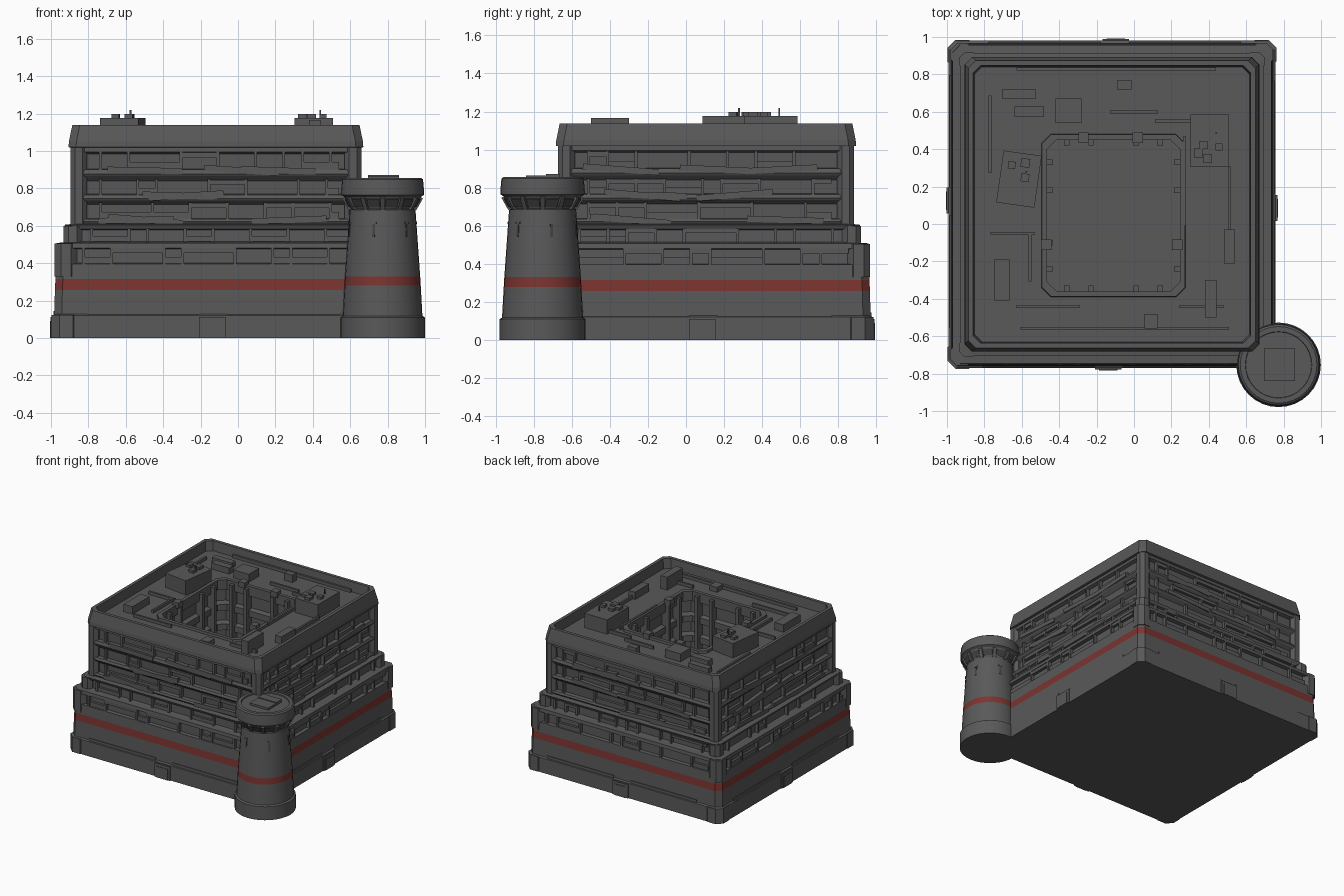
import bpy, bmesh, math, random
from mathutils import Matrix, Vector

if "Cube" in bpy.data.objects:
    bpy.data.objects.remove(bpy.data.objects["Cube"])

random.seed(4)


def material(name, rgb):
    m = bpy.data.materials.new(name)
    m.diffuse_color = (*rgb, 1)
    m.use_nodes = True
    m.node_tree.nodes["Principled BSDF"].inputs["Base Color"].default_value = m.diffuse_color
    return m


GREY = material("concrete grey", (0.1, 0.1, 0.1))
RED = material("stripe red", (0.2, 0.034, 0.03))
DARK = material("slot dark grey", (0.055, 0.055, 0.055))


def finish(bm, name, mats=(GREY,)):
    bmesh.ops.recalc_face_normals(bm, faces=bm.faces)
    me = bpy.data.meshes.new(name)
    bm.to_mesh(me)
    bm.free()
    for m in mats:
        me.materials.append(m)
    ob = bpy.data.objects.new(name, me)
    bpy.context.collection.objects.link(ob)
    return ob


def octagon(x0, x1, y0, y1, c, z):
    return [(x0 + c, y0, z), (x1 - c, y0, z), (x1, y0 + c, z), (x1, y1 - c, z),
            (x1 - c, y1, z), (x0 + c, y1, z), (x0, y1 - c, z), (x0, y0 + c, z)]


def loft(bm, loops):
    rings = [[bm.verts.new(p) for p in lp] for lp in loops]
    for a, b in zip(rings, rings[1:]):
        n = len(a)
        for i in range(n):
            bm.faces.new((a[i], a[(i + 1) % n], b[(i + 1) % n], b[i]))
    bm.faces.new(rings[0][::-1])
    bm.faces.new(rings[-1])


def box(bm, x0, x1, y0, y1, z0, z1, mat=Matrix()):
    c = Vector(((x0 + x1) / 2, (y0 + y1) / 2, (z0 + z1) / 2))
    s = Matrix.Diagonal((x1 - x0, y1 - y0, z1 - z0, 1))
    bmesh.ops.create_cube(bm, size=1, matrix=mat @ Matrix.Translation(c) @ s)


def turn(x, y, angle):
    return Matrix.Translation((x, y, 0)) @ Matrix.Rotation(angle, 4, 'Z')


def stripe(ob, z0, z1):
    for p in ob.data.polygons:
        if z0 < p.center.z < z1 and abs(p.normal.z) < 0.5:
            p.material_index = 1


CX, CY = -0.118, 0.105


def sq(h, z):
    return octagon(CX - h, CX + h, CY - h, CY + h, 0.04, z)


def court(g, z):
    return octagon(-0.465 - g, 0.245 + g, -0.36 - g, 0.45 + g, 0.05, z)


def window_band(hout, hin, z0, z1):
    return [sq(hout, z0 - .004), sq(hin, z0), sq(hin, z1), sq(hout, z1 + .006)]


# Main building: one loft up the outside, over the roof and down the courtyard
storeys = [(.61, .635, .715), (.735, .765, .84), (.865, .90, .985)]
loops = [sq(.875, 0), sq(.875, .12), sq(.864, .128), sq(.861, .257), sq(.858, .315)]
loops += window_band(.855, .828, .40, .475) + [sq(.852, .508)]
loops += window_band(.80, .785, .516, .578) + [sq(.81, .605)]
for z0, z1, z2 in storeys:
    loops += [sq(.768, z0), sq(.776, z0 + .012), sq(.768, z1), sq(.738, z1 + .004), sq(.742, z2)]
loops += [sq(.768, .995), sq(.768, 1.018), sq(.788, 1.02), sq(.786, 1.05), sq(.768, 1.138),
          sq(.742, 1.138), sq(.735, 1.06)]
loops += [court(.03, 1.06), court(.028, 1.08), court(0, 1.08), court(0, 1.0)]
for i in range(4):
    z = .98 - .16 * i
    loops += [court(.035, z), court(.035, z - .09), court(0, z - .1), court(0, z - .15)]
loops.append(court(0, .3))
bm = bmesh.new()
loft(bm, loops)
stripe(finish(bm, "main_building", (GREY, RED)), .258, .314)

# Corner piers of every tier
bm = bmesh.new()
for sx in (-1, 1):
    for sy in (-1, 1):
        for h, w, z0, z1 in ((.778, .045, .5, 1.03), (.815, .05, .5, .6), (.862, .06, .33, .505),
                             (.88, .08, 0, .122)):
            x, y = CX + sx * (h - w), CY + sy * (h - w)
            loft(bm, [octagon(x - w, x + w, y - w, y + w, w * .55, z) for z in (z0, z1)])
finish(bm, "corner_piers")

# Facade details, repeated around the four sides
mull, panels, doors = bmesh.new(), bmesh.new(), bmesh.new()
rows = [(.828, .855, .395, .48), (.785, .81, .515, .582)]
rows += [(.738, .768, z1, z2 + .006) for z0, z1, z2 in storeys]
for k in range(4):
    R = turn(CX, CY, k * math.pi / 2)
    for hin, hout, z0, z1 in rows:
        t = -hin + .12
        while t < hin - .1:
            # mullions and part-height window panels
            box(mull, t - .008, t + .008, -hout, -hin + .01, z0 - .003, z1 + .003, R)
            step = random.choice((.1, .15, .2, .28))
            e = min(t + step, hin - .08)
            r = random.random()
            if r < .35:
                box(panels, t, e, -hout + .008, -hin + .01, z0, z0 + (z1 - z0) * .45, R)
            elif r < .6:
                box(panels, t, e, -hout + .004, -hin + .01, z1 - (z1 - z0) * .3, z1, R)
            t += step
    # long tilted cladding slabs on the spandrels
    for z0, z1, z2 in storeys:
        for _ in range(3):
            T = R @ Matrix.Translation((random.uniform(-.45, .45), -.766, z1)) @ Matrix.Rotation(
                random.uniform(-.09, .09), 4, 'Y')
            box(panels, -.2, .2, -.012, .02, -.02, .012, T)
    # door with frame, plinth strips
    box(doors, -.09, .05, -.884, -.84, 0, .112, R)
    box(doors, -.07, .03, -.888, -.84, 0, .09, R)
    for s in (-.39, .36):
        box(doors, s - .3, s + .3, -.869, -.84, .122, .145, R)
finish(mull, "window_mullions")
finish(panels, "facade_panels")
finish(doors, "doors_and_plinth")

# Courtyard columns
bm = bmesh.new()
for x in (-.36, -.23, .01, .14):
    for y in (-.36, .45):
        box(bm, x - .014, x + .014, y - .03, y + .03, .3, 1.06)
for y in (-.24, -.1, .18, .33):
    for x in (-.465, .245):
        box(bm, x - .03, x + .03, y - .014, y + .014, .3, 1.06)
# brackets on the courtyard rim
for x, y in ((-.27, .46), (.02, .46), (-.47, -.11), (.23, -.11)):
    box(bm, x - .028, x + .028, y - .028, y + .028, 1.06, 1.105)
finish(bm, "courtyard_columns")

# Two large roof huts, each with small vents and an antenna on top
bm = bmesh.new()
for x, y, a in ((-.615, .24, -.14), (.405, .445, 0)):
    T = turn(x, y, a)
    box(bm, -.103, .103, -.14, .14, 1.05, 1.177, T)
    for _ in range(4):
        u, v, s = random.uniform(-.07, .07), random.uniform(-.1, .1), random.uniform(.015, .025)
        box(bm, u - s, u + s, v - s, v + s, 1.17, 1.198, T)
    box(bm, .03, .038, .04, .048, 1.17, 1.218, T)
finish(bm, "roof_huts")

# Small roof units: centre, width, depth, top
bm = bmesh.new()
for x, y, w, d, z in ((-.35, .605, .14, .13, 1.125), (-.56, .6, .16, .055, 1.11),
                      (-.615, .695, .18, .05, 1.1), (-.05, .745, .075, .05, 1.12),
                      (.51, -.12, .06, .18, 1.12), (-.705, -.3, .08, .22, 1.12),
                      (.41, -.4, .06, .2, 1.165), (.09, -.52, .07, .08, 1.1)):
    box(bm, x - w / 2, x + w / 2, y - d / 2, y + d / 2, 1.05, z)
finish(bm, "roof_units")

# Roof pipes: start point, direction, length
bm = bmesh.new()
for x, y, along, n in ((-.62, .83, 'x', 1.05), (-.77, .28, 'y', .4), (.27, 0, 'y', .46),
                       (-.12, .6, 'x', .24), (.12, .55, 'x', .18), (-.6, -.56, 'x', 1.1),
                       (-.62, -.44, 'x', .32), (-.76, -.05, 'x', .22), (-.555, -.3, 'y', .25),
                       (.51, -.03, 'y', .33), (.25, -.44, 'x', .22)):
    dx, dy = (n, 0) if along == 'x' else (0, n)
    box(bm, x - .008, x + dx + .008, y - .008, y + dy + .008, 1.05, 1.085)
finish(bm, "roof_pipes")

# Round corner tower
TX, TY, N = .773, -.753, 32


def circle(r, z):
    return [(TX + r * math.cos(2 * math.pi * i / N), TY + r * math.sin(2 * math.pi * i / N), z)
            for i in range(N)]


bm = bmesh.new()
loft(bm, [circle(r, z) for r, z in (
    (.226, 0), (.226, .11), (.213, .118), (.204, .28), (.201, .33), (.176, .685), (.168, .69),
    (.205, .755), (.222, .765), (.222, .785), (.216, .848), (.205, .856), (.178, .856), (.176, .848))])
tower = finish(bm, "corner_tower", (GREY, RED))
bpy.context.view_layer.objects.active = tower
tower.select_set(True)
bpy.ops.object.shade_smooth_by_angle(angle=math.radians(25))
stripe(tower, .29, .32)

# Tower slits, lookout windows and ribs
slits, ribs = bmesh.new(), bmesh.new()
for i in range(12):
    R = turn(TX, TY, 2 * math.pi * (i + .5) / 12)
    tilt = Matrix.Translation((.186, 0, .722)) @ Matrix.Rotation(math.radians(29), 4, 'Y')
    box(slits, -.01, .004, -.034, .034, -.024, .024, R @ tilt)
    box(ribs, -.01, .014, -.012, .012, -.036, .036, R @ turn(0, 0, math.pi / 12) @ tilt)
    if i % 2 == 0:
        S = R @ Matrix.Translation((.181, 0, .575)) @ Matrix.Rotation(math.radians(-4.4), 4, 'Y')
        box(slits, -.01, .005, -.007, .007, -.035, .035, S)
        box(ribs, -.01, .008, -.014, .014, .035, .045, S)
finish(slits, "tower_slits", (DARK,))
finish(ribs, "tower_ribs")

# Hatches on the tower roof
bm = bmesh.new()
for y0, y1, z in ((-.735, -.665, .872), (-.84, -.735, .865)):
    box(bm, .695, .86, y0, y1, .84, z)
finish(bm, "tower_hatches")
